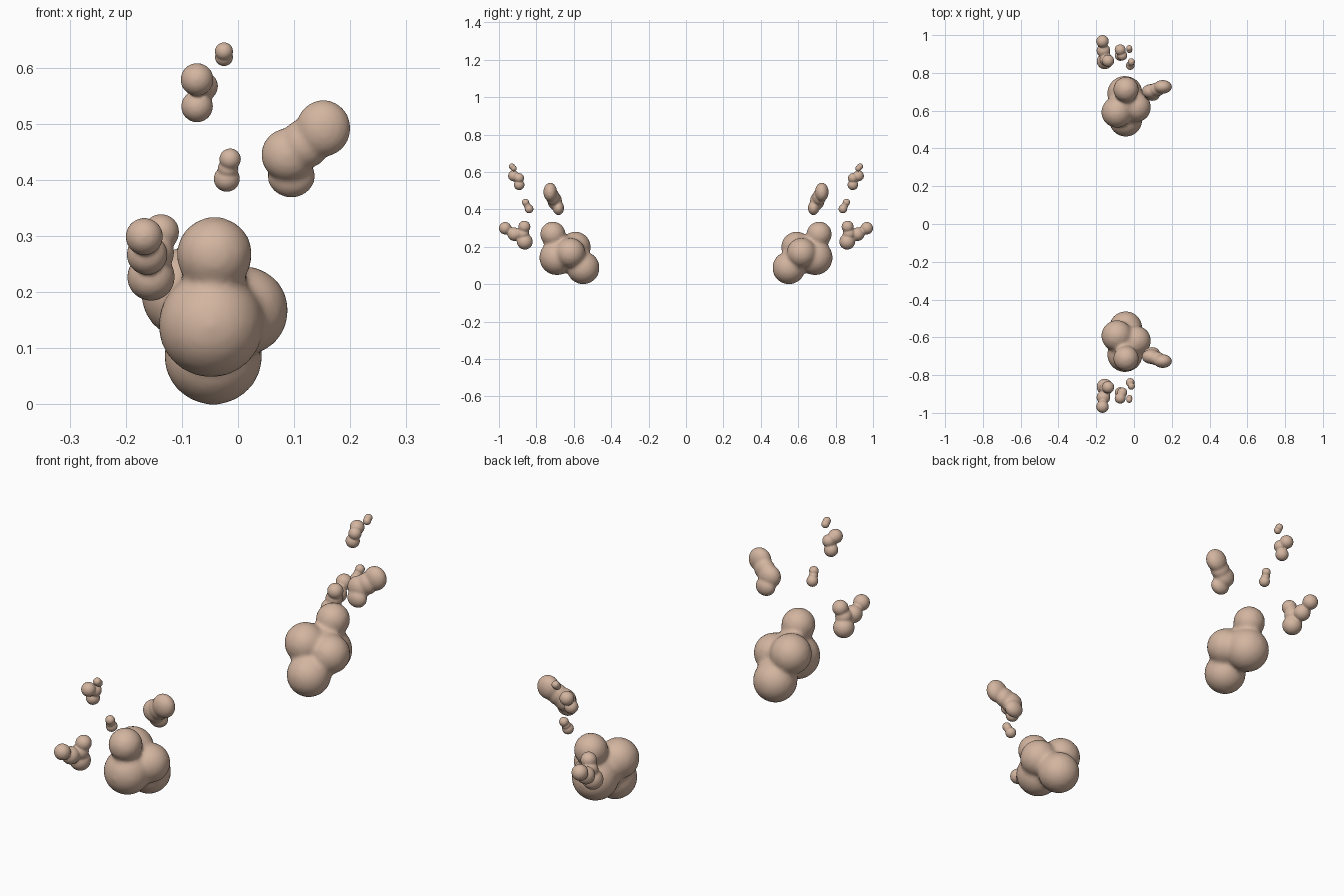
import bpy, bmesh
from mathutils import Matrix, Vector

# Dusty tan material
tan = bpy.data.materials.new("dusty_tan")
tan.diffuse_color = (0.65, 0.46, 0.35, 1)


def puff(name, voxel, smooth, lobes):
    """Fuse ellipsoid lobes (centre, radii) into one soft cloud, mirrored in y."""
    bm = bmesh.new()
    for centre, radii in lobes:
        r = Vector(radii if isinstance(radii, tuple) else (radii,) * 3) * 1.02
        bmesh.ops.create_icosphere(bm, subdivisions=3, radius=1,
                                   matrix=Matrix.LocRotScale(Vector(centre), None, r))
    mesh = bpy.data.meshes.new(name)
    bm.to_mesh(mesh)
    bm.free()
    mesh.materials.append(tan)
    obj = bpy.data.objects.new(name, mesh)
    bpy.context.collection.objects.link(obj)

    # Merge the lobes and soften the creases between them
    remesh = obj.modifiers.new("merge", 'REMESH')
    remesh.mode = 'VOXEL'
    remesh.voxel_size = voxel
    remesh.use_smooth_shade = True
    soften = obj.modifiers.new("soften", 'SMOOTH')
    soften.factor = 0.5
    soften.iterations = smooth
    # Matching puff at the other end
    mirror = obj.modifiers.new("mirror", 'MIRROR')
    mirror.use_axis = (False, True, False)
    mirror.use_mirror_merge = False
    return obj


# Large cloud near the ground
puff("main_puff", 0.009, 10, [
    ((-0.042, -0.712, 0.267), 0.067),
    ((-0.048, -0.690, 0.142), 0.093),
    ((-0.044, -0.550, 0.087), 0.087),
    ((0.010, -0.618, 0.167), 0.079),
    ((-0.090, -0.592, 0.198), 0.082),
    ((-0.045, -0.640, 0.165), 0.090),
])

# Drifting cloud on the right
puff("right_puff", 0.005, 8, [
    ((0.152, -0.726, 0.492), (0.048, 0.036, 0.050)),
    ((0.120, -0.712, 0.465), (0.044, 0.036, 0.044)),
    ((0.090, -0.702, 0.445), (0.048, 0.038, 0.047)),
    ((0.095, -0.682, 0.407), (0.042, 0.030, 0.038)),
])

# Stretched cloud on the left
puff("left_puff", 0.004, 8, [
    ((-0.167, -0.967, 0.299), 0.033),
    ((-0.162, -0.918, 0.267), 0.036),
    ((-0.155, -0.862, 0.227), 0.042),
    ((-0.137, -0.864, 0.307), 0.032),
    ((-0.148, -0.872, 0.270), 0.034),
])

# Small clouds rising above
puff("upper_puff", 0.003, 8, [
    ((-0.073, -0.922, 0.579), 0.029),
    ((-0.062, -0.892, 0.567), 0.026),
    ((-0.073, -0.892, 0.531), 0.028),
])
puff("top_wisp", 0.002, 6, [
    ((-0.025, -0.931, 0.629), 0.016),
    ((-0.025, -0.921, 0.619), 0.016),
])
puff("middle_wisp", 0.0025, 6, [
    ((-0.014, -0.858, 0.437), 0.019),
    ((-0.020, -0.839, 0.402), 0.023),
    ((-0.018, -0.849, 0.420), 0.018),
])
